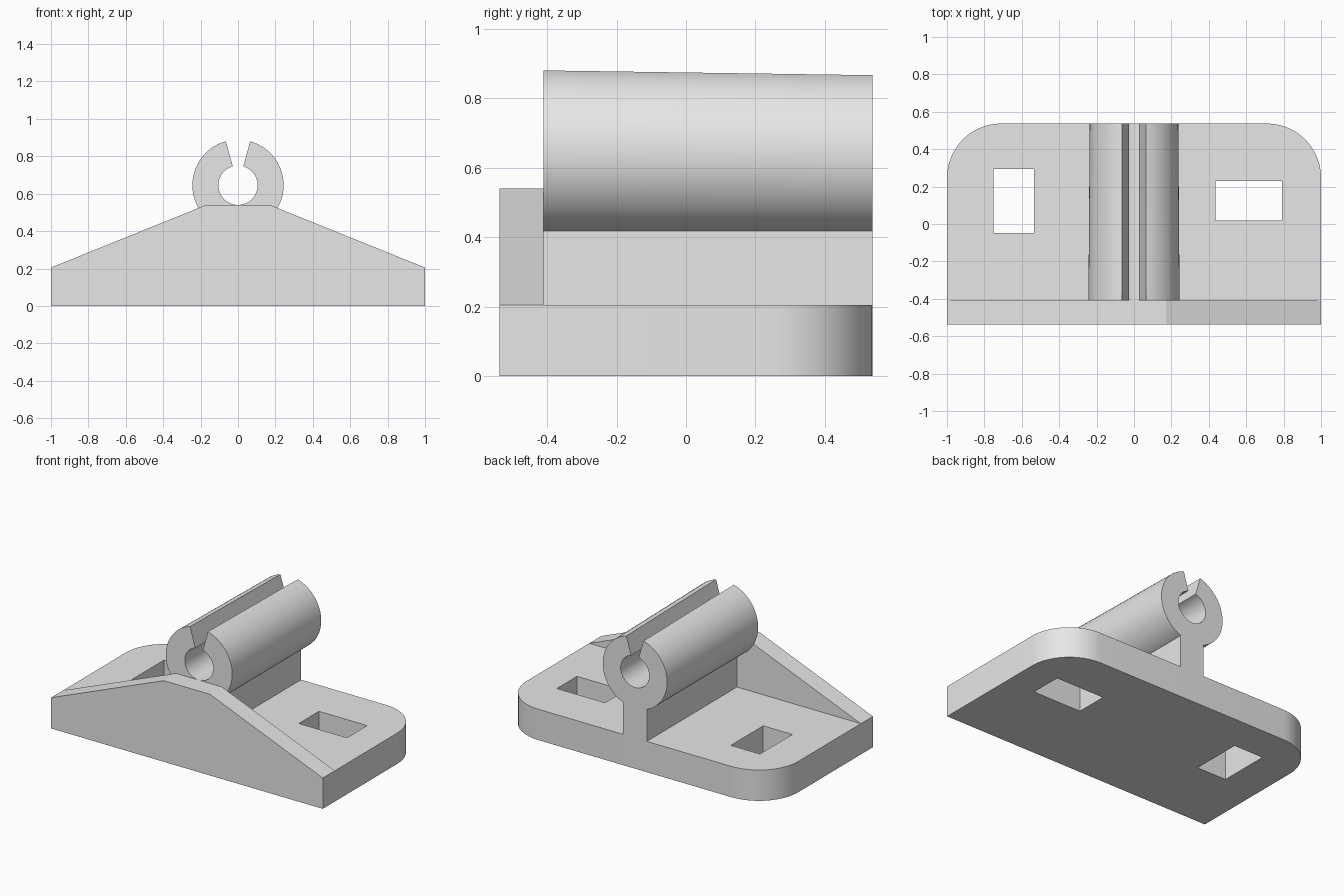
import bpy, bmesh, math
from mathutils import Vector

if "Cube" in bpy.data.objects:
    bpy.data.objects.remove(bpy.data.objects["Cube"], do_unlink=True)

FRONT, WALL_BACK, BACK = -0.537, -0.41, 0.537
PLATE_TOP, WALL_TOP = 0.205, 0.54

grey = bpy.data.materials.new("plain grey")
grey.use_nodes = True
colour = (0.8, 0.8, 0.8, 1)
grey.diffuse_color = colour
grey.node_tree.nodes["Principled BSDF"].inputs["Base Color"].default_value = colour


def finish(name, bm):
    bmesh.ops.recalc_face_normals(bm, faces=bm.faces)
    mesh = bpy.data.meshes.new(name)
    bm.to_mesh(mesh)
    bm.free()
    mesh.materials.append(grey)
    ob = bpy.data.objects.new(name, mesh)
    bpy.context.collection.objects.link(ob)
    return ob


def prism(name, outline, sweep):
    """Extrude a closed 3D outline along a vector."""
    bm = bmesh.new()
    face = bm.faces.new([bm.verts.new(p) for p in outline])
    new = bmesh.ops.extrude_face_region(bm, geom=[face])["geom"]
    bmesh.ops.translate(bm, vec=Vector(sweep),
                        verts=[v for v in new if isinstance(v, bmesh.types.BMVert)])
    return finish(name, bm)


def box(name, x0, x1, y0, y1, z0, z1):
    return prism(name, [(x0, y0, z0), (x1, y0, z0), (x1, y1, z0), (x0, y1, z0)],
                 (0, 0, z1 - z0))


def activate(ob):
    bpy.ops.object.select_all(action='DESELECT')
    ob.select_set(True)
    bpy.context.view_layer.objects.active = ob


def smooth(ob):
    activate(ob)
    bpy.ops.object.shade_smooth_by_angle(angle=math.radians(30))


# Base plate with two rounded rear corners
R, STEPS = 0.29, 16
arc = [math.pi / 2 * i / STEPS for i in range(STEPS + 1)]
right_arc = [(1 - R + R * math.cos(a), BACK - R + R * math.sin(a), 0) for a in arc]
left_arc = [(-x, y, z) for x, y, z in reversed(right_arc)]
plate = prism("base_plate", [(-1, FRONT, 0), (1, FRONT, 0)] + right_arc + left_arc,
              (0, 0, PLATE_TOP))

# Rectangular mounting holes through the plate
for name, x0, x1, y0, y1 in (("upright_hole", -0.75, -0.535, -0.048, 0.293),
                             ("wide_hole", 0.435, 0.79, 0.018, 0.23)):
    cutter = box(name, x0, x1, y0, y1, -0.1, 0.4)
    mod = plate.modifiers.new(name, 'BOOLEAN')
    mod.operation, mod.solver, mod.object = 'DIFFERENCE', 'EXACT', cutter
    activate(plate)
    bpy.ops.object.modifier_apply(modifier=mod.name)
    bpy.data.objects.remove(cutter, do_unlink=True)
smooth(plate)

# Front wall with sloping shoulders
prism("front_wall", [(-1, FRONT, PLATE_TOP), (1, FRONT, PLATE_TOP),
                     (0.17, FRONT, WALL_TOP), (-0.17, FRONT, WALL_TOP)],
      (0, WALL_BACK - FRONT, 0))

# Web that carries the tube
box("support_web", -0.088, 0.088, WALL_BACK, BACK, PLATE_TOP, 0.43)

# Slotted tube, slightly tapered on the outside towards the back
SEGS, GAP, BORE = 64, math.radians(15.5), 0.105
bm = bmesh.new()
loops = []
for y, outer, cz in ((WALL_BACK, 0.244, 0.645), (BACK, 0.237, 0.638)):
    for radius, mid in ((outer, cz), (BORE, 0.645)):
        loop = []
        for i in range(SEGS + 1):
            a = GAP + (2 * math.pi - 2 * GAP) * i / SEGS
            loop.append(bm.verts.new((radius * math.sin(a), y, mid + radius * math.cos(a))))
        loops.append(loop)
front_out, front_in, back_out, back_in = loops
ring = [front_out, back_out, back_in, front_in]
for a, b in zip(ring, ring[1:] + ring[:1]):
    for i in range(SEGS):
        bm.faces.new((a[i], a[i + 1], b[i + 1], b[i]))
for end in (0, SEGS):
    bm.faces.new([loop[end] for loop in ring])
smooth(finish("slotted_tube", bm))
